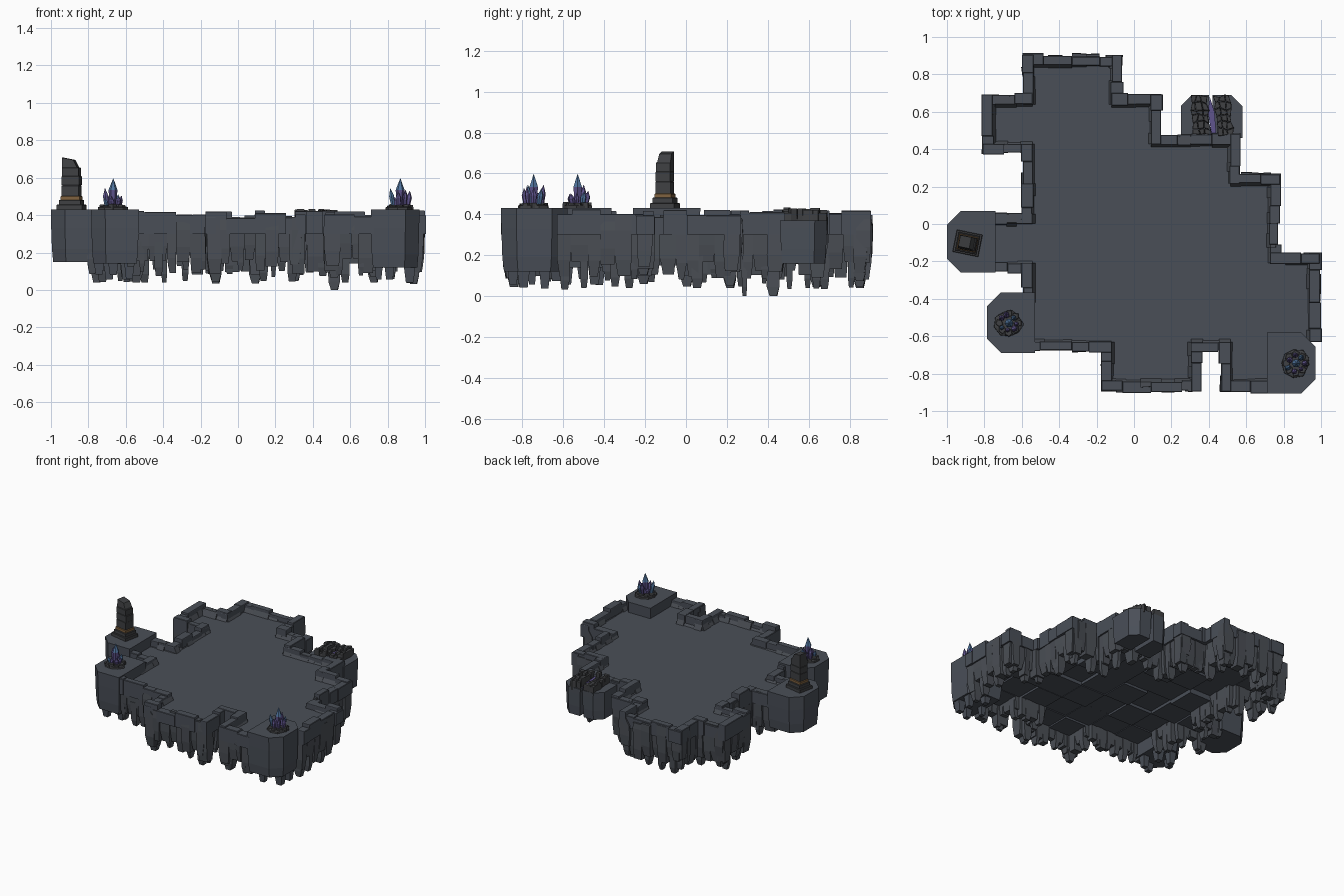
import bpy, bmesh, math, random
from mathutils import Vector, Matrix

rng = random.Random(7)
rnd = rng.uniform

if "Cube" in bpy.data.objects:
    bpy.data.objects.remove(bpy.data.objects["Cube"])


def material(name, r, g, b):
    m = bpy.data.materials.new(name)
    m.use_nodes = True
    m.diffuse_color = (r, g, b, 1)
    m.node_tree.nodes["Principled BSDF"].inputs["Base Color"].default_value = (r, g, b, 1)
    return m


SLATE = material("slate floor", 0.068, 0.078, 0.097)
CLIFF = material("cliff stone", 0.070, 0.078, 0.092)
RUIN = material("dark ruin stone", 0.050, 0.052, 0.056)
BRONZE = material("weathered bronze", 0.21, 0.12, 0.05)
VIOLET = material("violet crystal", 0.115, 0.09, 0.27)
BLUE = material("blue crystal", 0.08, 0.175, 0.34)


def loft(bm, rings, mat=0):
    """Closed solid through rings that have equal point counts."""
    loops = [[bm.verts.new(p) for p in ring] for ring in rings]
    n = len(loops[0])
    faces = [bm.faces.new(loops[0][::-1]), bm.faces.new(loops[-1])]
    for a, b in zip(loops, loops[1:]):
        for i in range(n):
            j = (i + 1) % n
            faces.append(bm.faces.new((a[i], a[j], b[j], b[i])))
    for f in faces:
        f.material_index = mat
    return faces


def finish(name, bm, *mats):
    bmesh.ops.recalc_face_normals(bm, faces=bm.faces)
    me = bpy.data.meshes.new(name)
    bm.to_mesh(me)
    bm.free()
    for m in mats:
        me.materials.append(m)
    ob = bpy.data.objects.new(name, me)
    bpy.context.scene.collection.objects.link(ob)
    return ob


def rect(x0, x1, y0, y1, z):
    return [Vector(p) for p in ((x0, y0, z), (x1, y0, z), (x1, y1, z), (x0, y1, z))]


# Floor plan: one character per square tile, back row first
PLAN = (".##.....",
        "####....",
        ".#####..",
        ".######.",
        "#######.",
        ".#######",
        ".#######",
        "...##.##")
TILE, LEFT, BACK = 0.2115, -0.754, 0.85
FLOOR, RIM = 0.35, 0.054
PAD_SIDES = {(0, 4, -1, 0), (1, 6, -1, 0), (7, 7, 1, 0), (7, 7, 0, -1)}


def filled(c, r):
    return 0 <= r < len(PLAN) and 0 <= c < len(PLAN[0]) and PLAN[r][c] == "#"


floor, rim, cliff, teeth = (bmesh.new() for _ in range(4))


def wall(c, r, n):
    """Rim blocks, cliff columns and hanging teeth along one open tile side."""
    nx, ny = n
    tx, ty = -ny, nx
    mid = Vector((LEFT + (c + 0.5) * TILE, BACK - (r + 0.5) * TILE, 0))
    normal, along = Vector((nx, ny, 0)), Vector((tx, ty, 0))
    edge = mid + normal * TILE / 2

    def ring(t0, t1, i, o0, o1, z):
        return [edge + along * t + normal * o + Vector((0, 0, z))
                for t, o in ((t0, i), (t1, i), (t1, o1), (t0, o0))]

    # outer corners reach out by the rim width
    lo = -TILE / 2 - (0 if filled(c - tx, r + ty) else RIM)
    hi = TILE / 2 + (0 if filled(c + tx, r - ty) else RIM)

    # rim blocks
    cut = lo + (hi - lo) * rnd(0.3, 0.7)
    for a, b in ((lo, cut), (cut, hi)):
        o, i, top = RIM + rnd(-0.012, 0.012), rnd(-0.006, 0.004), rnd(0.385, 0.425)
        loft(rim, [ring(a, b, i, o, o, 0.3),
                   ring(a, b, i, o, o, top - 0.003),
                   ring(a + 0.002, b - 0.002, i + 0.002, o - 0.003, o - 0.003, top)])

    # cliff columns, nearly upright with ragged lower ends
    count = max(3, round((hi - lo) / 0.07))
    cuts = [lo + (hi - lo) * (k + rnd(-0.3, 0.3) * (0 < k < count)) / count for k in range(count + 1)]
    for a, b in zip(cuts, cuts[1:]):
        low, face, skew = rnd(0.08, 0.17), rnd(0.034, 0.062), rnd(-0.008, 0.006)
        loft(cliff, [ring(a + rnd(0, 0.015), b - rnd(0, 0.015), -0.025, face - 0.016, face - 0.016 + skew, low),
                     ring(a, b, -0.032, face - 0.004, face - 0.004 + skew, low + 0.08),
                     ring(a, b, -0.03, face, face + skew, 0.32),
                     ring(a, b, 0.004, face - 0.003, face - 0.003 + skew, rnd(0.36, 0.4))])

    # blocky teeth under the cliff
    for k in range(2):
        t, w = lo + (hi - lo) * (k + rnd(0.25, 0.75)) / 2, rnd(0.014, 0.03)
        tip = 0.0 if (c, r, k) == (5, 2, 0) else rnd(0.03, 0.11)
        loft(teeth, [ring(t - w * 0.7, t + w * 0.6, -0.018, 0.016, 0.02, tip),
                     ring(t - w * 0.95, t + w * 0.9, -0.032, 0.03, 0.03, tip + 0.045),
                     ring(t - w, t + w, -0.036, 0.038, 0.035, 0.26)])


for r, row in enumerate(PLAN):
    for c in range(len(row)):
        if not filled(c, r):
            continue
        x, y, under = LEFT + c * TILE, BACK - r * TILE, rnd(0.215, 0.255)
        loft(floor, [rect(x, x + TILE, y - TILE, y, under), rect(x, x + TILE, y - TILE, y, FLOOR)])
        for n in ((1, 0), (-1, 0), (0, 1), (0, -1)):
            if not filled(c + n[0], r - n[1]) and (c, r) + n not in PAD_SIDES:
                wall(c, r, n)
finish("floor_tiles", floor, SLATE)
finish("rim_blocks", rim, SLATE)
finish("cliff_columns", cliff, CLIFF)
finish("hanging_teeth", teeth, CLIFF)


# Raised pads with clipped corners
def pad(name, x0, x1, y0, y1, top, low, clip, cut=0.075, hang=0):
    pts = []
    corners = (("sw", x0, y0, 1, 1), ("se", x1, y0, -1, 1), ("ne", x1, y1, -1, -1), ("nw", x0, y1, 1, -1))
    for k, x, y, dx, dy in corners:
        if k in clip:
            ends = [(x, y + dy * cut), (x + dx * cut, y)]
            pts += ends if k in ("sw", "ne") else ends[::-1]
        else:
            pts.append((x, y))
    cx, cy = (x0 + x1) / 2, (y0 + y1) / 2
    bm = bmesh.new()
    levels = ((low, 0.91), (low + 0.07, 0.96), (0.33, 0.99), (top, 1))
    loft(bm, [[Vector((cx + (x - cx) * s, cy + (y - cy) * s, z)) for x, y in pts] for z, s in levels])
    for k in range(hang):
        a = math.tau * (k + rnd(0.2, 0.8)) / hang
        x, y, w = cx + 0.34 * (x1 - x0) * math.cos(a), cy + 0.34 * (y1 - y0) * math.sin(a), rnd(0.02, 0.035)
        tip = rnd(0.03, 0.09)
        loft(bm, [rect(x - w * 0.6, x + w * 0.6, y - w * 0.6, y + w * 0.6, tip),
                  rect(x - w, x + w, y - w, y + w, low + 0.03)])
    finish(name, bm, SLATE)


pad("pillar_pad", -1, -0.74, -0.26, 0.07, 0.43, 0.15, ("sw", "nw"))
pad("front_right_pad", -0.785, -0.53, -0.69, -0.365, 0.43, 0.14, ("sw", "nw"), hang=5)
pad("front_left_pad", 0.71, 0.97, -0.905, -0.58, 0.43, 0.12, ("se", "ne"), hang=5)
pad("rift_pad_right", 0.25, 0.4, 0.46, 0.69, 0.37, 0.16, ("nw",), 0.06)
pad("rift_pad_left", 0.42, 0.58, 0.46, 0.69, 0.37, 0.16, ("ne",), 0.06)


# Crystal clusters on rubble rings
def stone(bm, x, y, z0, z1, rad, sides=5):
    turn = rnd(0, math.tau)
    shape = [(math.tau * k / sides + turn, rad * rnd(0.85, 1.12)) for k in range(sides)]
    loft(bm, [[Vector((x + q * s * math.cos(a), y + q * s * math.sin(a), z)) for a, q in shape]
              for z, s in ((z0, 1), (z1 - 0.004, 0.97), (z1, 0.85))])


def crystal(bm, x, y, z, height, rad, lean, heading, shaft):
    spin = Matrix.Translation((x, y, z)) @ Matrix.Rotation(heading, 4, "Z") @ Matrix.Rotation(lean, 4, "Y")
    rings = [[spin @ Vector((rad * s * math.cos(k * math.tau / 6), rad * s * math.sin(k * math.tau / 6), height * h))
              for k in range(6)] for h, s in ((0, 0.65), (0.6, 1), (1, 0.04))]
    return loft(bm, rings, shaft)


def cluster(side, x, y):
    rocks, gems = bmesh.new(), bmesh.new()
    stone(rocks, x, y, 0.42, 0.446, 0.075, 9)
    for k in range(8):
        a = math.tau * k / 8
        stone(rocks, x + 0.05 * math.cos(a), y + 0.05 * math.sin(a), 0.43, rnd(0.45, 0.46), 0.022)
    # tall centre crystal with a blue point
    for f in crystal(gems, x, y, 0.44, 0.156, 0.024, 0.02, 0, 0):
        if f.calc_center_median().z > 0.54:
            f.material_index = 1
    for k in range(7):
        heading = math.tau * k / 7 + rnd(-0.2, 0.2)
        out = rnd(0.03, 0.042)
        crystal(gems, x + out * math.cos(heading), y + out * math.sin(heading), 0.44,
                rnd(0.055, 0.11), rnd(0.012, 0.017), rnd(0.08, 0.24), heading, int(k % 3 == 1))
    finish(side + "_crystal_rocks", rocks, RUIN)
    finish(side + "_crystals", gems, VIOLET, BLUE)


cluster("right", -0.67, -0.53)
cluster("left", 0.865, -0.745)

# Cracked paving on either side of a glowing rift, on a jittered lattice
COLS, ROWS = 3, 6
rubble = bmesh.new()
for x0, x1, lean in ((0.31, 0.4, -0.02), (0.435, 0.52, -0.02)):
    grid = [[Vector((x0 + (x1 - x0) * i / COLS + lean * (j / ROWS - 0.5) + rnd(-0.008, 0.008),
                     0.475 + 0.21 * j / ROWS + rnd(-0.01, 0.01), 0)) for i in range(COLS + 1)]
            for j in range(ROWS + 1)]
    for j in range(ROWS):
        for i in range(COLS):
            quad = [grid[j][i], grid[j][i + 1], grid[j + 1][i + 1], grid[j + 1][i]]
            centre = sum(quad, Vector()) / 4
            top = rnd(0.4, 0.435)
            loft(rubble, [[centre + (q - centre) * s + Vector((0, 0, z)) for q in quad]
                          for z, s in ((0.35, 0.97), (top - 0.005, 0.95), (top, 0.85))])
finish("rift_rubble", rubble, RUIN)
rift = bmesh.new()
loft(rift, [[Vector(p) for p in ((0.415, 0.48, z), (0.44, 0.48, z), (0.43, 0.6, z), (0.405, 0.68, z), (0.395, 0.6, z))]
            for z in (0.376, 0.385)])
finish("rift_glow", rift, VIOLET)

# Broken pillar: plinth slabs, bronze band and stacked shaft blocks
pillar = bmesh.new()
for x0, x1, hy, z0, z1, m in ((-0.07, 0.07, 0.06, 0.43, 0.456, 0), (-0.058, 0.058, 0.05, 0.456, 0.482, 0),
                              (-0.052, 0.052, 0.042, 0.482, 0.502, 1), (-0.046, 0.046, 0.037, 0.502, 0.56, 0),
                              (-0.047, 0.049, 0.036, 0.56, 0.61, 0), (-0.046, 0.044, 0.035, 0.61, 0.655, 0)):
    e = 0.003
    loft(pillar, [rect(x0, x1, -hy, hy, z0), rect(x0, x1, -hy, hy, z1 - e),
                  rect(x0 + e, x1 - e, e - hy, hy - e, z1)], m)
# slanted broken top
top = rect(-0.046, 0.014, -0.026, 0.035, 0.707)
for v in top[1:3]:
    v.z -= 0.012
loft(pillar, [rect(-0.046, 0.038, -0.032, 0.035, 0.65), top])
shaft = finish("broken_pillar", pillar, RUIN, BRONZE)
shaft.location = (-0.89, -0.103, 0)
shaft.rotation_euler.z = -0.2
